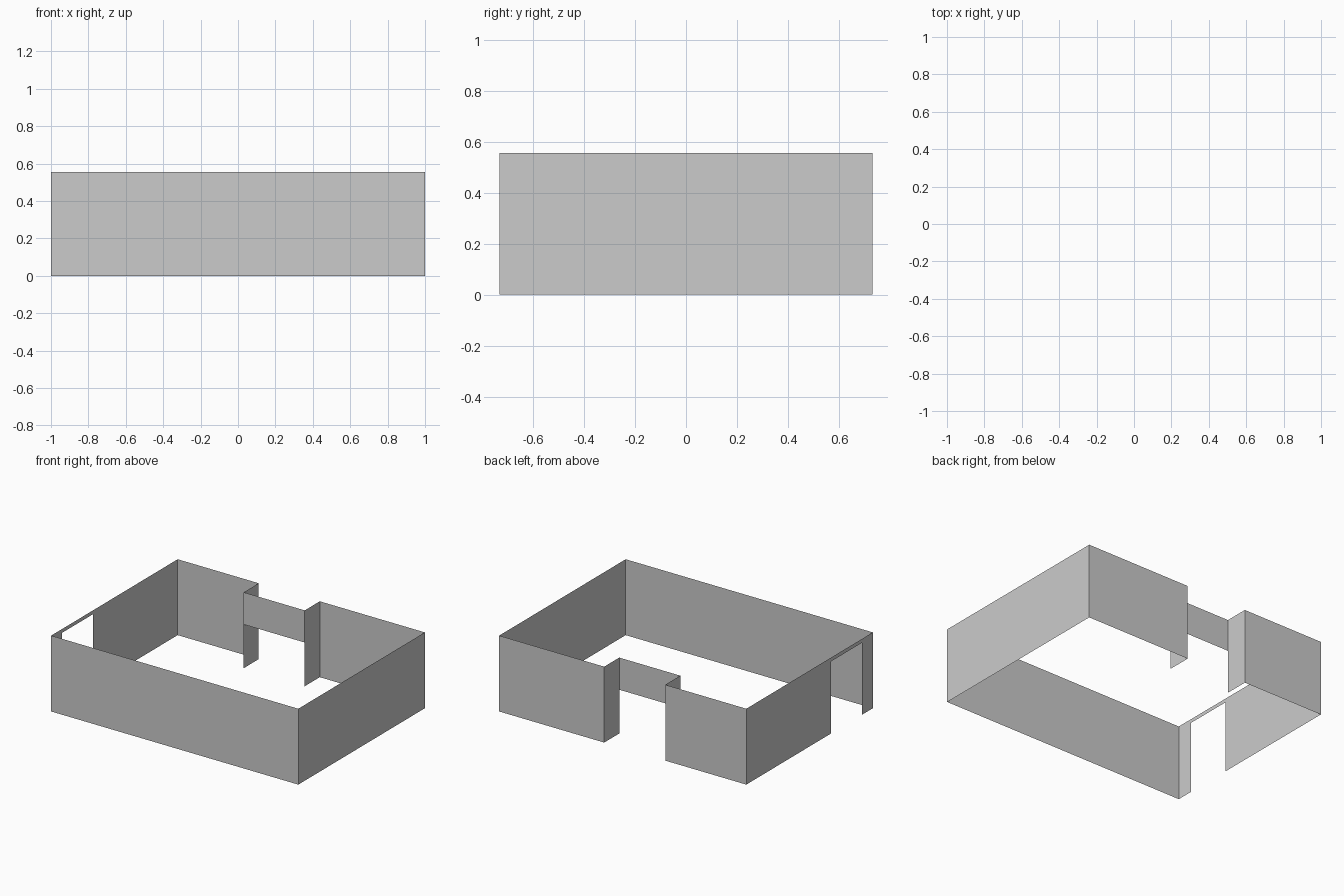
import bpy

if "Cube" in bpy.data.objects:
    bpy.data.objects.remove(bpy.data.objects["Cube"])

X, Y, H = 1.0, 0.731, 0.555          # half width, half depth, wall height
NX0, NX1, NY = -0.344, 0.15, 0.557   # back entrance recess
DY0, DY1 = -0.606, -0.250            # side doorway
DOOR_TOP, RECESS_TOP = 0.527, 0.32


def wall(name, path, z0=0.0, z1=H):
    """Thin wall sheet following a plan path (counter-clockwise = faces outward)."""
    n = len(path)
    verts = [(x, y, z) for z in (z0, z1) for x, y in path]
    faces = [(i, i + 1, n + i + 1, n + i) for i in range(n - 1)]
    mesh = bpy.data.meshes.new(name)
    mesh.from_pydata(verts, [], faces)
    ob = bpy.data.objects.new(name, mesh)
    bpy.context.collection.objects.link(ob)
    return ob


# Walls from the side doorway round the front and right to the recess
wall("front_and_right_walls",
     [(-X, DY0), (-X, -Y), (X, -Y), (X, Y), (NX1, Y), (NX1, NY)])

# Walls from the recess round the back left corner to the doorway
wall("back_left_walls", [(NX0, NY), (NX0, Y), (-X, Y), (-X, DY1)])

# Panels above the two openings
wall("recess_lintel", [(NX1, NY), (NX0, NY)], RECESS_TOP)
wall("side_door_lintel", [(-X, DY1), (-X, DY0)], DOOR_TOP)
